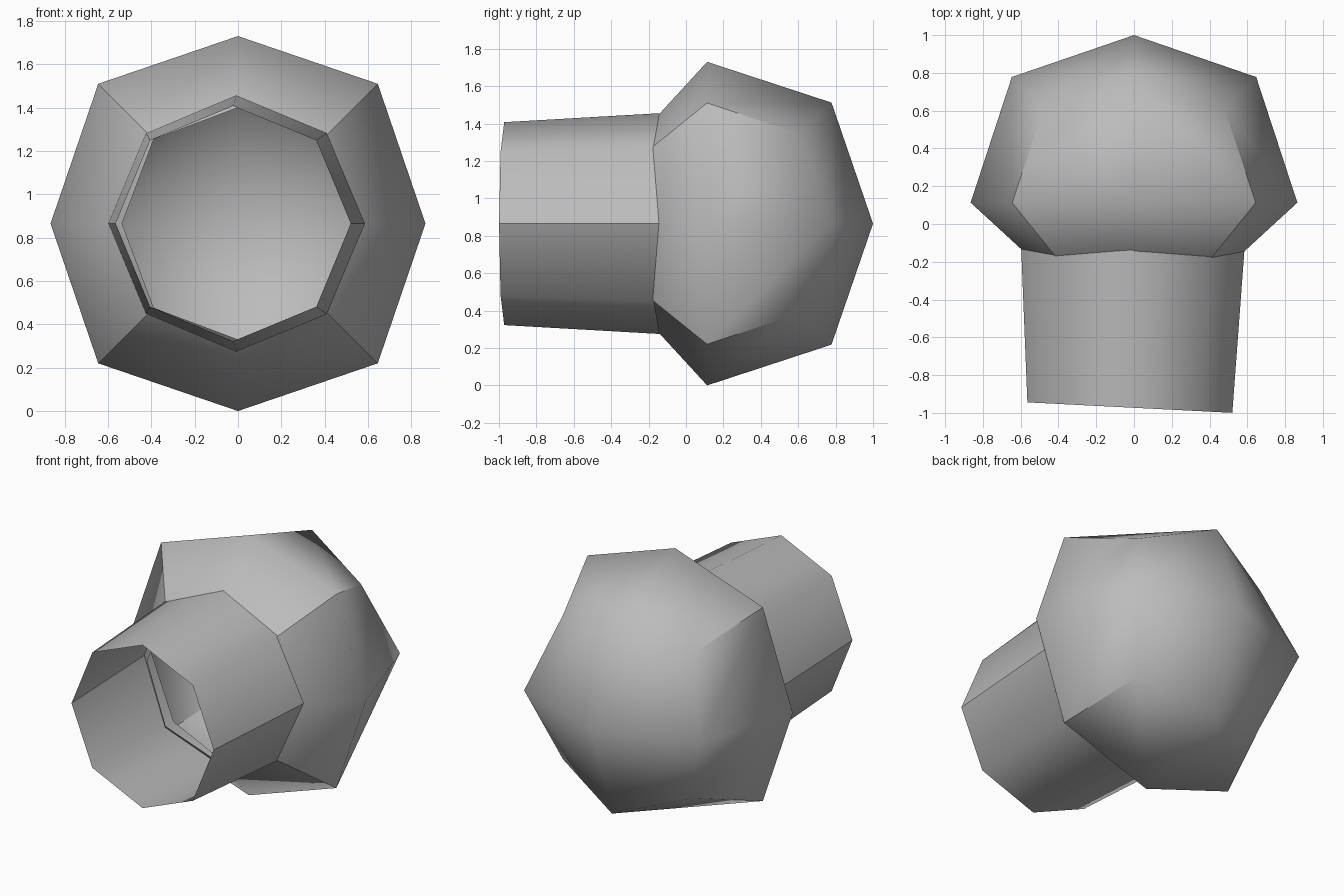
import bpy
import bmesh
from math import cos, sin, pi

old = bpy.data.objects.get("Cube")
if old:
    bpy.data.objects.remove(old, do_unlink=True)

MID = 0.865  # height of the shared axis

grey = bpy.data.materials.new("plain_grey")
grey.use_nodes = True
colour = (0.5, 0.5, 0.5, 1)
grey.diffuse_color = colour
grey.node_tree.nodes["Principled BSDF"].inputs["Base Color"].default_value = colour


def ring(bm, axis_r, axis_y, diag_r, diag_y, shift=0, tilt=0):
    """Eight points round the y axis, alternating axis and diagonal points."""
    points = []
    for i in range(8):
        r, y = (diag_r, diag_y) if i % 2 else (axis_r, axis_y)
        a = i * pi / 4
        x = r * cos(a) + shift
        points.append(bm.verts.new((x, y + tilt * x, MID + r * sin(a))))
    return points


def bridge(bm, a, b):
    for i in range(8):
        j = (i + 1) % 8
        bm.faces.new((a[i], a[j], b[j], b[i]))


def finish(bm, name, sharp_pairs):
    for f in bm.faces:
        f.smooth = True
    for pair in sharp_pairs:
        bm.edges.get(pair).smooth = False
    mesh = bpy.data.meshes.new(name)
    bm.to_mesh(mesh)
    bm.free()
    mesh.materials.append(grey)
    obj = bpy.data.objects.new(name, mesh)
    bpy.context.collection.objects.link(obj)


# Rounded head: open front hole, wide equator, back ring and pole
bm = bmesh.new()
hole = ring(bm, 0.535, -0.19, 0.55, -0.205)
equator = ring(bm, 0.865, 0.113, 0.912, 0.113)
back = ring(bm, 0.647, 0.778, 0.68, 0.606)
pole = bm.verts.new((0, 1.0, MID))
bridge(bm, hole, equator)
bridge(bm, equator, back)
for i in range(0, 8, 2):
    bm.faces.new((back[i], back[i + 1], back[(i + 2) % 8], pole))
creases = []
for i in range(1, 8, 2):
    creases += [(hole[i], equator[i]), (equator[i], back[i])]
finish(bm, "rounded_head", creases)

# Open tapered tube with a slightly slanted rim, tucked into the head
bm = bmesh.new()
rim = ring(bm, 0.5425, -0.973, 0.5425, -0.973, shift=-0.022, tilt=-0.051)
root = ring(bm, 0.593, -0.09, 0.593, -0.09, shift=-0.007, tilt=-0.051)
bridge(bm, rim, root)
finish(bm, "tapered_tube", [(rim[i], root[i]) for i in (0, 4)])
